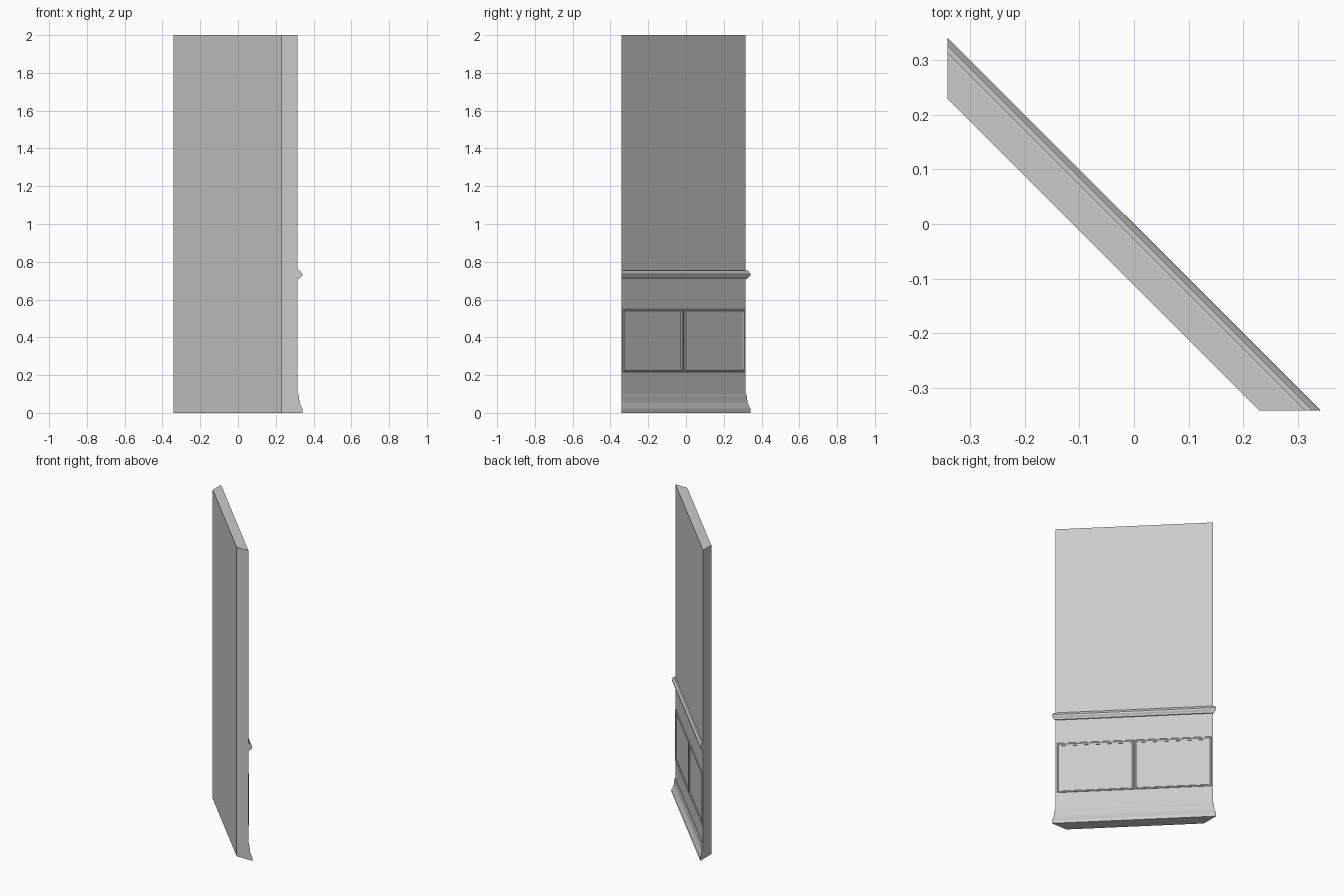
import bpy, bmesh, math

if "Cube" in bpy.data.objects:
    bpy.data.objects.remove(bpy.data.objects["Cube"])

E = 0.342          # half extent of the footprint
FACE = -0.027      # wall face, measured as x + y
BACK = -0.112      # wall back, measured as x + y


def finish(name, bm):
    bmesh.ops.recalc_face_normals(bm, faces=bm.faces[:])
    mesh = bpy.data.meshes.new(name)
    bm.to_mesh(mesh)
    bm.free()
    ob = bpy.data.objects.new(name, mesh)
    bpy.context.collection.objects.link(ob)
    return ob


def mitred_run(name, profile):
    """Sweep an (offset, z) profile along the diagonal with 45 degree ends."""
    bm = bmesh.new()
    a = [bm.verts.new((-E, d + E, z)) for d, z in profile]
    b = [bm.verts.new((d + E, -E, z)) for d, z in profile]
    n = len(profile)
    for i in range(n):
        j = (i + 1) % n
        bm.faces.new((a[i], a[j], b[j], b[i]))
    bm.faces.new(a)
    bm.faces.new(b[::-1])
    return finish(name, bm)


def panel_frame(name, t0, t1, z0, z1):
    """Picture-frame moulding made of nested rectangular loops."""
    section = [(0, -0.003), (0, 0.004), (0.004, 0.008), (0.009, 0.008),
               (0.013, 0.004), (0.018, 0.003), (0.018, -0.003)]
    bm = bmesh.new()
    loops = []
    for inset, rise in section:
        h = (FACE + rise) / 2
        s = inset / math.sqrt(2)
        corners = [(t0 + s, z0 + inset), (t1 - s, z0 + inset),
                   (t1 - s, z1 - inset), (t0 + s, z1 - inset)]
        loops.append([bm.verts.new((h + t, h - t, z)) for t, z in corners])
    for k, p in enumerate(loops):
        q = loops[(k + 1) % len(loops)]
        for i in range(4):
            j = (i + 1) % 4
            bm.faces.new((p[i], p[j], q[j], q[i]))
    return finish(name, bm)


# Diagonal wall slab
mitred_run("wall", [(BACK, 0), (FACE, 0), (FACE, 2), (BACK, 2)])

# Baseboard with flared foot
mitred_run("baseboard", [(FACE - 0.004, 0), (0, 0), (0, 0.022), (-0.006, 0.032),
                         (-0.013, 0.047), (-0.017, 0.055), (-0.019, 0.09),
                         (-0.022, 0.097), (FACE - 0.004, 0.097)])

# Chair rail
mitred_run("chair_rail", [(FACE - 0.004, 0.708), (-0.018, 0.708), (-0.012, 0.717),
                          (-0.002, 0.725), (0, 0.735), (-0.010, 0.748),
                          (-0.015, 0.753), (FACE - 0.004, 0.753)])

# Two wainscot panel frames
panel_frame("panel_frame_left", 0.002, 0.322, 0.217, 0.55)
panel_frame("panel_frame_right", -0.322, -0.002, 0.217, 0.55)
